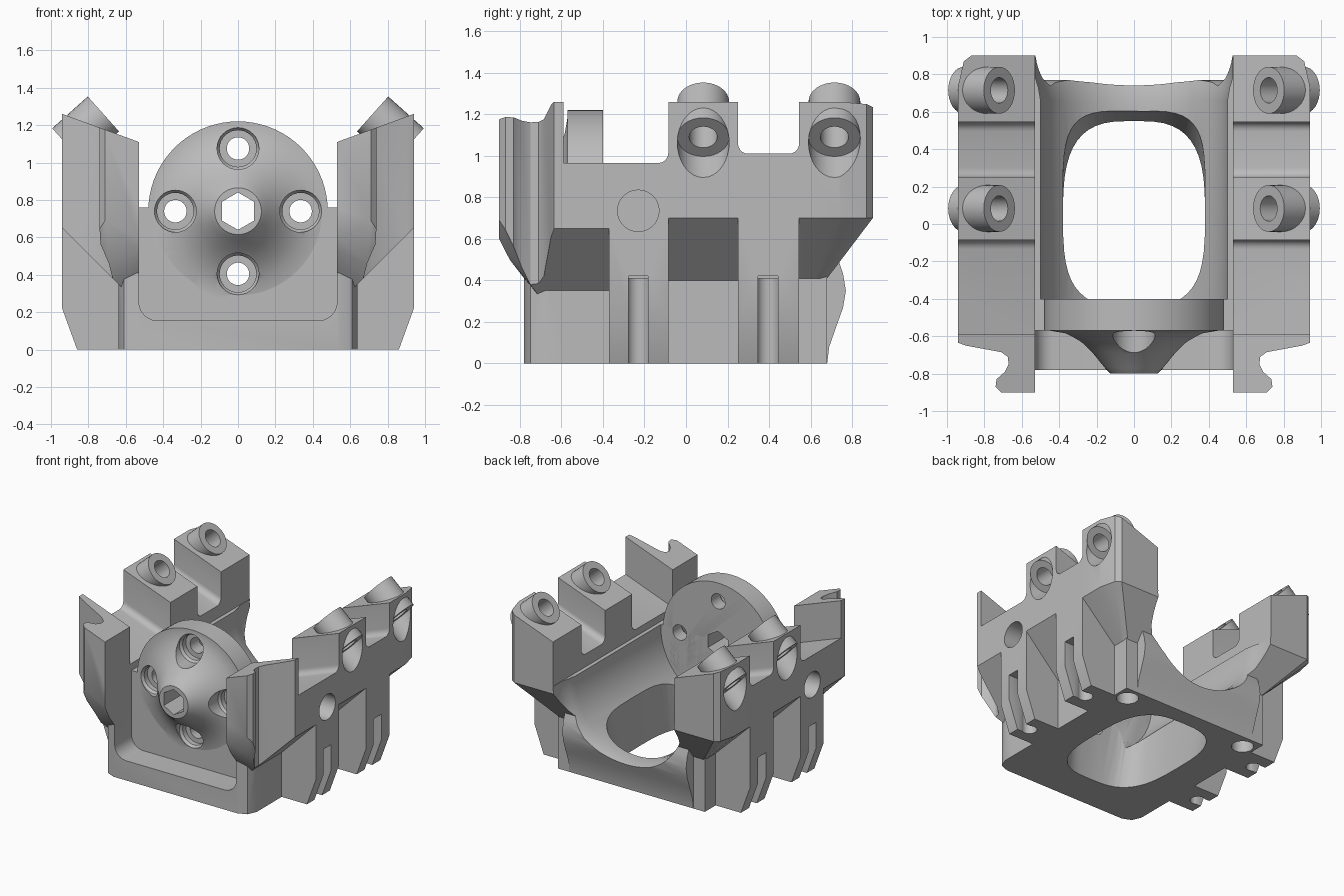
import bpy, bmesh, math
from mathutils import Vector

cube = bpy.data.objects.get("Cube")
if cube:
    bpy.data.objects.remove(cube, do_unlink=True)

grey = bpy.data.materials.new("plain_grey")
grey.use_nodes = True
grey.diffuse_color = (0.5, 0.5, 0.5, 1)
grey.node_tree.nodes["Principled BSDF"].inputs["Base Color"].default_value = (0.5, 0.5, 0.5, 1)


def loft(name, rings, closed=False):
    """Skin a list of equal rings; cap the ends unless the rings close on themselves."""
    bm = bmesh.new()
    loops = [[bm.verts.new(p) for p in ring] for ring in rings]
    n = len(loops[0])
    pairs = list(zip(loops, loops[1:])) + ([(loops[-1], loops[0])] if closed else [])
    for a, b in pairs:
        for i in range(n):
            j = (i + 1) % n
            bm.faces.new((a[i], a[j], b[j], b[i]))
    if not closed:
        caps = [bm.faces.new(loops[0]), bm.faces.new(loops[-1])]
        bmesh.ops.triangulate(bm, faces=caps)
    bmesh.ops.recalc_face_normals(bm, faces=bm.faces)
    mesh = bpy.data.meshes.new(name)
    bm.to_mesh(mesh)
    bm.free()
    mesh.materials.append(grey)
    obj = bpy.data.objects.new(name, mesh)
    bpy.context.collection.objects.link(obj)
    return obj


def box(name, x0, x1, y0, y1, z0, z1):
    return loft(name, [[(x0, y0, z), (x1, y0, z), (x1, y1, z), (x0, y1, z)] for z in (z0, z1)])


def along_y(name, profile, y0, y1, side=1):
    return loft(name, [[(side * x, y, z) for x, z in profile] for y in (y0, y1)])


def revolve(name, profile, origin, direction, n=48, closed=False, turn=0):
    """Turn (radius, height) points about an axis."""
    q = Vector(direction).to_track_quat("Z", "Y")
    angles = [2 * math.pi * i / n + turn for i in range(n)]
    return loft(name, [[Vector(origin) + q @ Vector((r * math.cos(a), r * math.sin(a), h))
                        for a in angles] for r, h in profile], closed)


def rod(name, r, origin, direction, length, n=32, turn=0):
    return revolve(name, [(r, 0), (r, length)], origin, direction, n, turn=turn)


def combine(target, tool, operation):
    mod = target.modifiers.new("shape", "BOOLEAN")
    mod.operation, mod.solver, mod.object = operation, "EXACT", tool
    bpy.context.view_layer.objects.active = target
    bpy.ops.object.modifier_apply(modifier=mod.name)
    bpy.data.objects.remove(tool, do_unlink=True)


def add(tool):
    combine(body, tool, "UNION")


def cut(tool):
    combine(body, tool, "DIFFERENCE")


def roof(x):
    return 1.11 + 0.366 * (x - 0.53)


# Core block with rounded front corners
outline = [(-0.64, 0.68), (-0.64, -0.68), (-0.61, -0.75), (-0.54, -0.78),
           (0.54, -0.78), (0.61, -0.75), (0.64, -0.68), (0.64, 0.68)]
body = loft("bracket_body", [[(x, y, z) for x, y in outline] for z in (0, 0.8)])

# Side walls: overhanging pockets and full-depth ribs
RIBS = ((-0.37, -0.085), (0.25, 0.545))
for s in (1, -1):
    top = [(0.94, roof(0.94)), (0.45, roof(0.45))]
    for y0, y1, start in ((-0.6, -0.37, 0.65), (-0.085, 0.25, 0.7)):
        add(along_y("pocket_wall", [(0.45, 0), (0.64, 0), (0.64, start - 0.3),
                                    (0.94, start)] + top, y0, y1, s))
    for y0, y1 in RIBS:
        add(along_y("rib", [(0.45, 0), (0.86, 0), (0.94, 0.22)] + top, y0, y1, s))

    # Back tower with a tapered underside
    high = [(0.45, 0.545), (0.94, 0.545), (0.94, 0.74), (0.91, 0.87), (0.87, 0.9), (0.45, 0.9)]
    low = [(0.45, 0.545), (0.64, 0.545), (0.64, 0.62), (0.64, 0.65), (0.63, 0.68), (0.45, 0.68)]
    add(loft("back_tower", [[(s * x, y, 0.41) for x, y in low],
                            [(s * x, y, 0.7) for x, y in high],
                            [(s * x, y, roof(x)) for x, y in high]]))

    # Front hook with a sloping underside
    hook = [(0.45, -0.59), (0.94, -0.59), (0.94, -0.635), (0.9, -0.65), (0.71, -0.685),
            (0.675, -0.71), (0.67, -0.75), (0.69, -0.79), (0.735, -0.83), (0.74, -0.87),
            (0.71, -0.9), (0.45, -0.9)]
    add(loft("front_hook", [
        [(s * x, y, max(0.6 + 0.5 * (x - 0.53) - 2 * (y + 0.9), x - 0.29)) for x, y in hook],
        [(s * x, y, roof(x)) for x, y in hook]]))

# Bulging lip on the back wall
lip = [(0.6, 0), (0.68, 0), (0.69, 0.08), (0.725, 0.18), (0.757, 0.27), (0.77, 0.35),
       (0.757, 0.43), (0.73, 0.51), (0.7, 0.56), (0.6, 0.6)]
add(loft("back_lip", [[(x, y, z) for y, z in lip] for x in (-0.54, 0.54)]))

# Open space between the towers, round channel and front recess
cut(box("clearance", -0.53, 0.53, -1.2, 1.2, 0.76, 2))
cut(revolve("channel", [(0.5, 0), (0.5, 1.06), (0.512, 1.13), (0.528, 1.18), (0.528, 1.5)],
            (0, -0.4, 0.74), (0, 1, 0), 72))
corner = [(0.43 + 0.1 * math.cos(a), 0.255 - 0.1 * math.sin(a))
          for a in (math.pi / 2 * i / 6 for i in range(7))]
recess = [(0.53, 1)] + corner + [(-x, z) for x, z in reversed(corner)] + [(-0.53, 1)]
cut(along_y("recess", recess, -1.2, -0.57))

# Valleys between towers, with rounded floors
for s in (1, -1):
    for y0, y1, z in ((-0.59, -0.085, 0.965), (0.25, 0.545, 1.01)):
        r = 0.05
        arc = [(r * (1 - math.cos(a)), r * (1 - math.sin(a)))
               for a in (math.pi / 2 * i / 5 for i in range(6))]
        # The tall hook side meets the floor squarely
        left = [(y0 + (d if y0 > 0 else 0), z + (h if y0 > 0 else h * 0.01)) for d, h in arc]
        if y0 < 0:
            left = [(y0, z)]
        right = [(y1 - d, z + h) for d, h in reversed(arc)]
        section = [(y0, 2)] + left + right + [(y1, 2)]
        cut(loft("valley", [[(s * x, y, h + roof(x) - roof(0.94)) for y, h in section]
                            for x in (0.4, 1.1)]))

# Round face plate with a flared nose
add(rod("face_plate", 0.48, (0, -0.57, 0.74), (0, 1, 0), 0.17, 72))
nose = [(0.45, 0.03), (0.45, 0), (0.38, -0.015), (0.3, -0.06), (0.22, -0.12),
        (0.155, -0.2), (0.125, -0.23)]
add(revolve("nose", nose, (0, -0.57, 0.74), (0, 1, 0), 64))


# Funnel through the floor
def oval(front, back, power, z):
    def bend(v):
        return math.copysign(abs(v) ** (2 / power), v)
    turns = [2 * math.pi * i / 48 for i in range(48)]
    return [(0.38 * bend(math.cos(a)),
             (front + back) / 2 + (back - front) / 2 * bend(math.sin(a)), z) for a in turns]


cut(loft("funnel", [oval(-0.5, 0.54, 3, -0.05), oval(-0.4, 0.66, 4, 0.5)]))

# Hex hole and four counterbored screw holes
cut(rod("hex_hole", 0.1, (0, -1, 0.74), (0, 1, 0), 1, 6, math.pi / 2))
for dx, dz in ((1, 0), (-1, 0), (0, 1), (0, -1)):
    x, z = 0.335 * dx, 0.74 + 0.335 * dz
    cut(revolve("screw_hole", [(0.112, 0), (0.112, 0.43), (0.098, 0.45), (0.098, 0.49),
                               (0.06, 0.49), (0.06, 0.8)], (x, -1, z), (0, 1, 0), 32))

# Side holes, rib slots, base holes and angled screw bosses
for s, label in ((1, "left"), (-1, "right")):
    cut(rod("side_hole", 0.1, (s * 0.78, -0.23, 0.735), (s, 0, 0), 0.4))
    cut(rod("base_hole", 0.08, (s * 0.54, 0.57, -0.1), (0, 0, 1), 0.4))
    for y in (-0.23, 0.395):
        a, b = sorted((s * 0.8, s * 1.2))
        cut(box("rib_slot", a, b, y - 0.048, y + 0.048, -0.1, 0.42))
        cut(rod("slot_hole", 0.055, (s * 0.79, y, -0.1), (0, 0, 1), 0.51))
    for y, place in ((0.083, "middle"), (0.715, "back")):
        start, axis = (s * 0.72, y, 1.26), (s * 0.19, 0, -0.17)
        cut(rod("boss_seat", 0.125, start, axis, 0.7))
        boss = revolve(f"{place}_{label}_screw_boss",
                       [(0.125, 0), (0.125, 0.255), (0.068, 0.255), (0.068, 0)],
                       start, axis, 32, closed=True)

# Smooth the curves and keep the edges crisp
bpy.ops.object.select_all(action="DESELECT")
for obj in bpy.context.scene.objects:
    if obj.type == "MESH" and (obj == body or obj.name.endswith("screw_boss")):
        obj.select_set(True)
        bpy.context.view_layer.objects.active = obj
bpy.ops.object.shade_smooth_by_angle(angle=math.radians(30))
